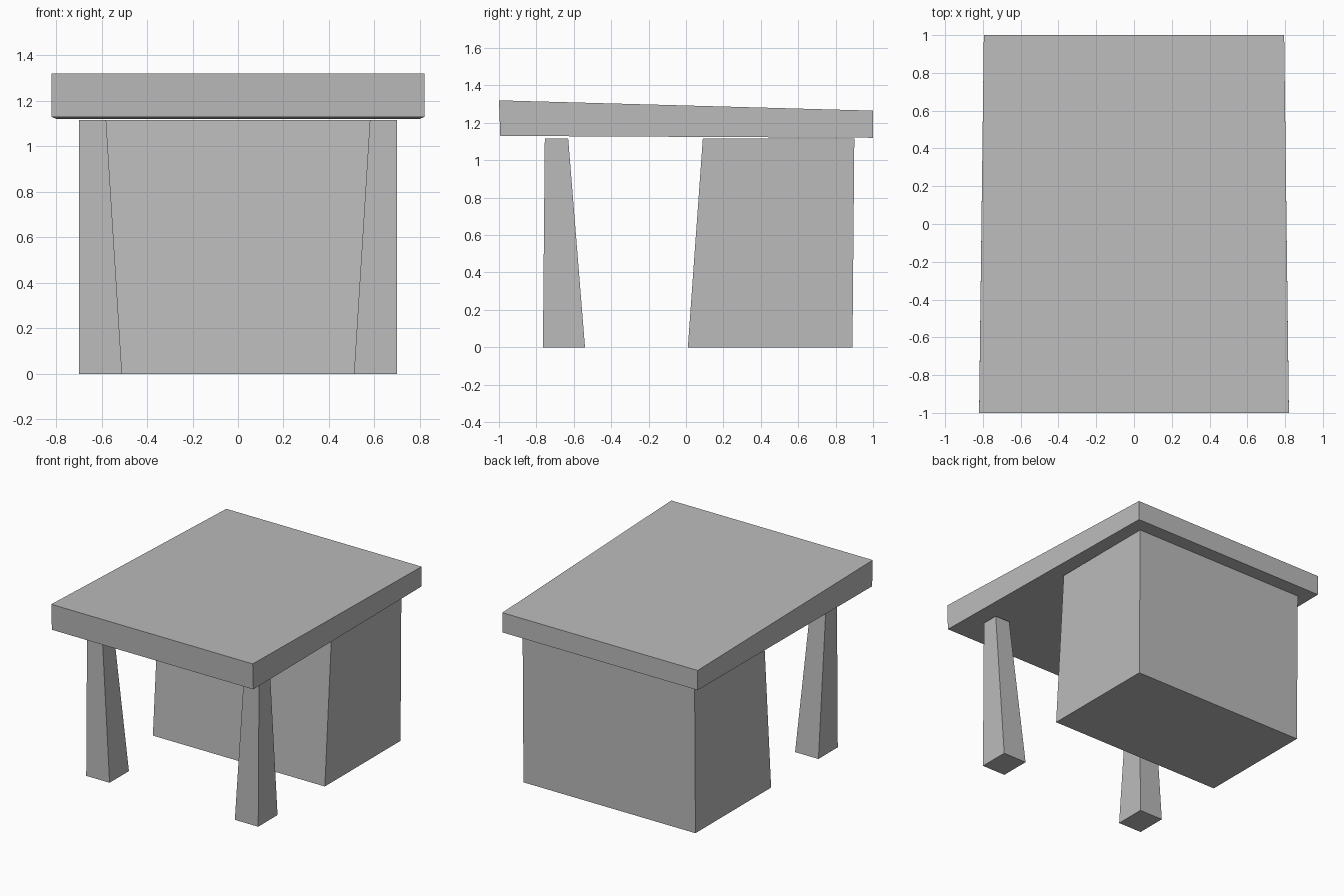
import bpy
import bmesh

cube = bpy.data.objects.get("Cube")
if cube:
    bpy.data.objects.remove(cube, do_unlink=True)

grey = bpy.data.materials.new("plain_grey")
grey.use_nodes = True
colour = (0.5, 0.5, 0.5, 1)
grey.diffuse_color = colour
grey.node_tree.nodes["Principled BSDF"].inputs["Base Color"].default_value = colour


def tapered_box(name, bottom, top):
    """Six-sided solid; each end is four corners in the same winding order."""
    bm = bmesh.new()
    low = [bm.verts.new(p) for p in bottom]
    high = [bm.verts.new(p) for p in top]
    bm.faces.new(low[::-1])
    bm.faces.new(high)
    for i in range(4):
        j = (i + 1) % 4
        bm.faces.new((low[i], low[j], high[j], high[i]))
    bmesh.ops.recalc_face_normals(bm, faces=bm.faces)
    mesh = bpy.data.meshes.new(name)
    bm.to_mesh(mesh)
    bm.free()
    mesh.materials.append(grey)
    obj = bpy.data.objects.new(name, mesh)
    bpy.context.collection.objects.link(obj)
    return obj


def rect(x0, x1, y0, y1, z):
    return [(x0, y0, z), (x1, y0, z), (x1, y1, z), (x0, y1, z)]


def sloped(front_w, back_w, front_z, back_z, front_y=-1.0):
    return [(-front_w, front_y, front_z), (front_w, front_y, front_z),
            (back_w, 1.0, back_z), (-back_w, 1.0, back_z)]


# Slab, slightly wider and thicker at the front
tapered_box("table_top",
            sloped(0.82, 0.795, 1.13, 1.12, -0.993),
            sloped(0.82, 0.795, 1.32, 1.265))

# Solid support under the back half
LEG_TOP = 1.117
tapered_box("back_support",
            rect(-0.7, 0.7, 0.01, 0.89, 0),
            rect(-0.7, 0.7, 0.09, 0.9, LEG_TOP))

# Front legs, tapering on their inner sides
for side, name in ((1, "front_leg_left"), (-1, "front_leg_right")):
    tapered_box(name,
                rect(side * 0.51, side * 0.7, -0.765, -0.54, 0),
                rect(side * 0.58, side * 0.7, -0.755, -0.63, LEG_TOP))
